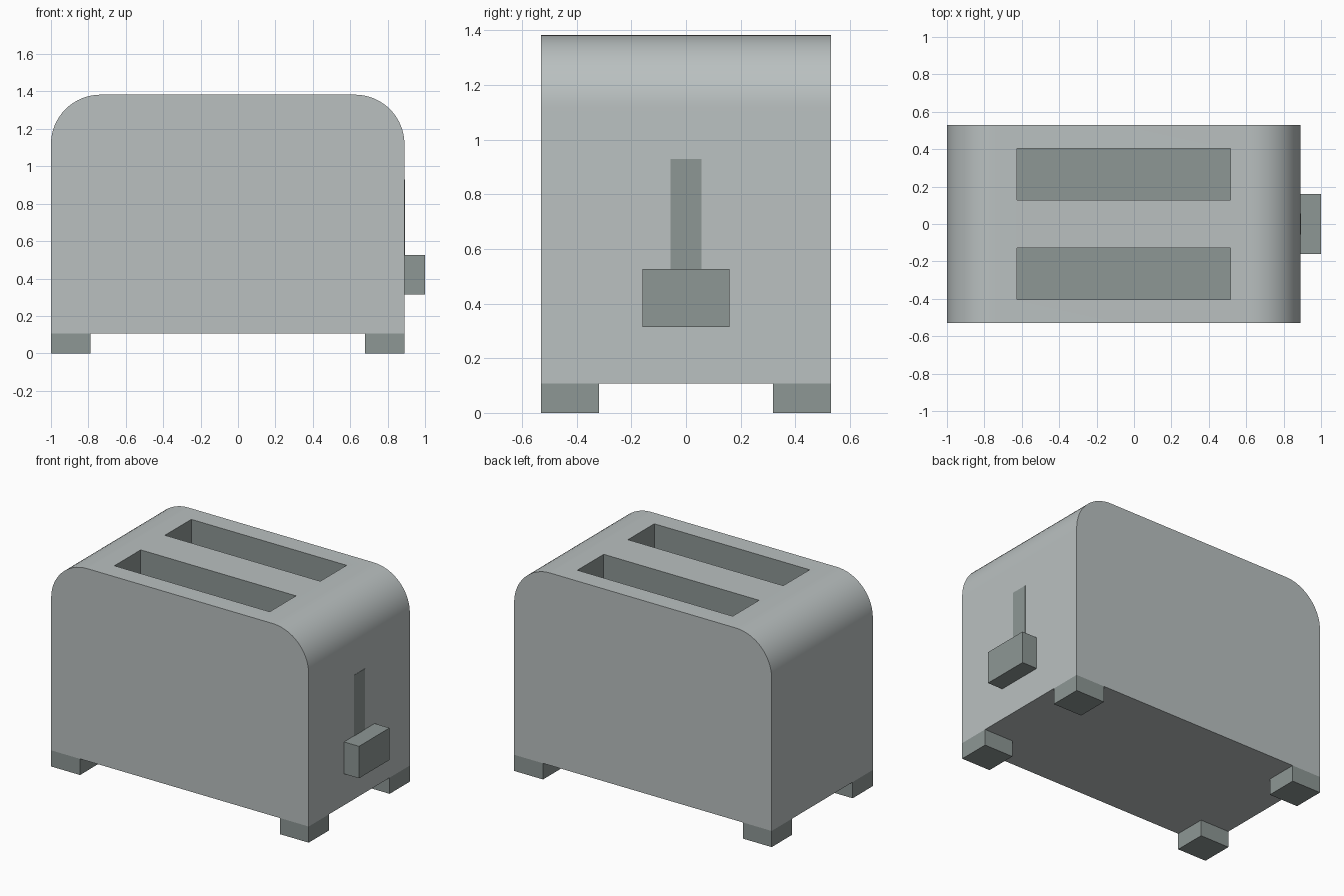
import bpy, bmesh
from math import sin, cos, pi, radians

if "Cube" in bpy.data.objects:
    bpy.data.objects.remove(bpy.data.objects["Cube"])


def material(name, rgb):
    m = bpy.data.materials.new(name)
    m.diffuse_color = (*rgb, 1)
    m.use_nodes = True
    m.node_tree.nodes["Principled BSDF"].inputs["Base Color"].default_value = m.diffuse_color
    return m


light = material("light_grey", (0.49, 0.53, 0.53))
dark = material("dark_grey", (0.27, 0.31, 0.30))


def add_mesh(name, bm, mat):
    bmesh.ops.recalc_face_normals(bm, faces=bm.faces)
    me = bpy.data.meshes.new(name)
    bm.to_mesh(me)
    bm.free()
    me.materials.append(mat)
    ob = bpy.data.objects.new(name, me)
    bpy.context.collection.objects.link(ob)
    return ob


def box(name, lo, hi, mat=dark):
    bm = bmesh.new()
    bmesh.ops.create_cube(bm, size=1)
    for v in bm.verts:
        v.co = [(a + b) / 2 + c * (b - a) for a, b, c in zip(lo, hi, v.co)]
    return add_mesh(name, bm, mat)


X0, X1, Y, Z0, Z1, R, SEG = -1.0, 0.89, 0.53, 0.107, 1.383, 0.265, 16

# body: rounded-top profile extruded front to back
profile = [(X0, Z0), (X1, Z0)]
for cx, start in ((X1 - R, 0), (X0 + R, pi / 2)):
    for i in range(SEG + 1):
        a = start + i * pi / 2 / SEG
        profile.append((cx + R * cos(a), Z1 - R + R * sin(a)))
bm = bmesh.new()
face = bm.faces.new([bm.verts.new((x, -Y, z)) for x, z in profile])
ext = bmesh.ops.extrude_face_region(bm, geom=[face])
bmesh.ops.translate(bm, vec=(0, 2 * Y, 0),
                    verts=[g for g in ext["geom"] if isinstance(g, bmesh.types.BMVert)])
body = add_mesh("body", bm, light)
body.data.materials.append(dark)

# bread slots cut into the top, with dark linings
bpy.context.view_layer.objects.active = body
for y in (-0.265, 0.265):
    cutter = box("slot_cutter", (-0.625, y - 0.138, 0.5), (0.515, y + 0.138, 1.6))
    cutter.hide_render = True
    mod = body.modifiers.new("slot", "BOOLEAN")
    mod.operation = "DIFFERENCE"
    mod.solver = "EXACT"
    mod.object = cutter
    bpy.ops.object.modifier_apply(modifier=mod.name)
    bpy.data.objects.remove(cutter)
for p in body.data.polygons:
    c = p.center
    inside = -0.63 < c.x < 0.52 and 0.12 < abs(c.y) < 0.41 and 0.45 < c.z < Z1 - 0.01
    p.material_index = 1 if inside else 0
body.select_set(True)
bpy.ops.object.shade_smooth_by_angle(angle=radians(30))

# lever and the track it slides in
box("lever_track", (X1 - 0.02, -0.056, 0.40), (X1 + 0.002, 0.056, 0.93))
box("lever", (X1, -0.16, 0.315), (1.0, 0.16, 0.527))

# feet flush with the body corners
F = 0.212
for xn, x in (("left", X0), ("right", X1 - F)):
    for yn, y in (("front", -Y), ("back", Y - F)):
        box(f"{yn}_{xn}_foot", (x, y, 0), (x + F, y + F, Z0))
